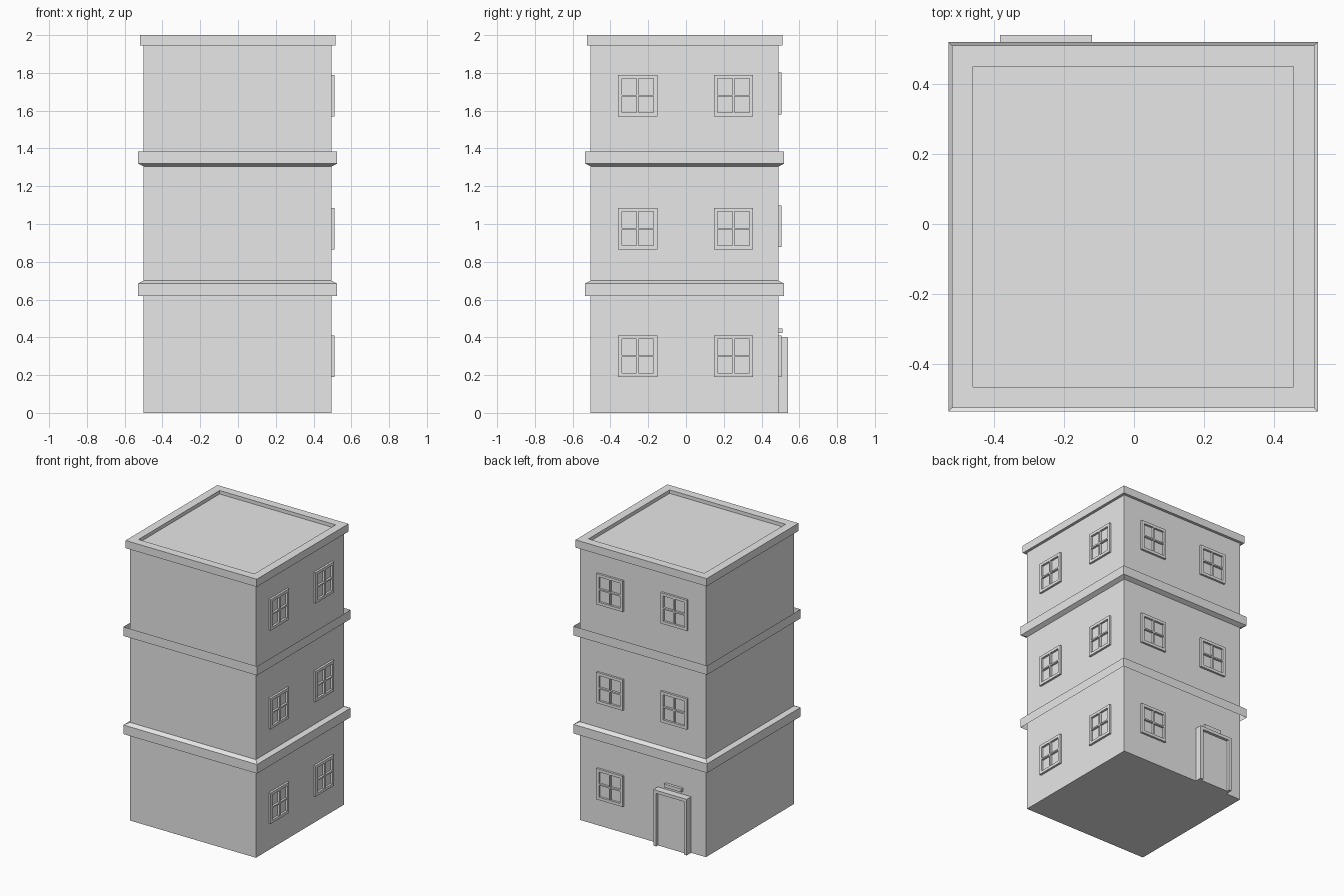
import bpy
import bmesh
from math import pi
from mathutils import Matrix, Vector

cube = bpy.data.objects.get("Cube")
if cube:
    bpy.data.objects.remove(cube, do_unlink=True)

# One plain colour for the whole building
grey = bpy.data.materials.new("plain_grey")
grey.use_nodes = True
COLOUR = (0.8, 0.8, 0.8, 1)
grey.diffuse_color = COLOUR
grey.node_tree.nodes["Principled BSDF"].inputs["Base Color"].default_value = COLOUR

CX, CY = -0.0025, -0.0075   # centre of the tower
HALF = 0.4975               # half width of the walls


def finish(name, bm, location=(0, 0, 0), turn=0):
    mesh = bpy.data.meshes.new(name)
    bm.to_mesh(mesh)
    bm.free()
    mesh.materials.append(grey)
    obj = bpy.data.objects.new(name, mesh)
    obj.location = location
    obj.rotation_euler.z = turn
    bpy.context.collection.objects.link(obj)
    return obj


def square_lathe(name, profile, capped=False):
    """Sweep (half width, height) points around a square plan."""
    bm = bmesh.new()
    corners = [(-1, -1), (1, -1), (1, 1), (-1, 1)]
    rings = [[bm.verts.new((sx * h, sy * h, z)) for sx, sy in corners]
             for h, z in profile]
    for low, high in zip(rings, rings[1:]):
        for i in range(4):
            j = (i + 1) % 4
            bm.faces.new((low[i], low[j], high[j], high[i]))
    if capped:
        bm.faces.new(rings[0][::-1])
        bm.faces.new(rings[-1])
    return finish(name, bm, (CX, CY, 0))


def add_box(bm, x, y, z):
    """Add a box given its (min, max) range on each axis."""
    spans = (x, y, z)
    centre = Vector([(a + b) / 2 for a, b in spans])
    size = [b - a for a, b in spans]
    bmesh.ops.create_cube(bm, size=1, matrix=Matrix.Translation(centre)
                          @ Matrix.Diagonal((*size, 1)))


def add_frame(bm, half, bottom, top, depth, bar, sill=True):
    """Add the stiles and rails of a frame that stands out along +y."""
    y = (0, depth)
    for a, b in ((-half, bar - half), (half - bar, half)):
        add_box(bm, (a, b), y, (bottom, top))
    inner = (bar - half, half - bar)
    add_box(bm, inner, y, (top - bar, top))
    if sill:
        add_box(bm, inner, y, (bottom, bottom + bar))


def window(name, location, turn=0):
    bm = bmesh.new()
    w, h, depth, bar, mid = 0.104, 0.11, 0.015, 0.02, 0.005
    add_frame(bm, w, -h, h, depth, bar)
    add_box(bm, (-mid, mid), (0, depth), (bar - h, h - bar))
    for a, b in ((bar - w, -mid), (mid, w - bar)):
        add_box(bm, (a, b), (0, depth), (-mid, mid))
    finish(name, bm, location, turn)


# Walls, roof cornice and sunken roof
square_lathe("tower_walls", [(HALF, 0), (HALF, 1.945), (0.5175, 1.945),
                             (0.5175, 2), (0.4575, 2), (0.4575, 1.975)], True)

# Ledges between floors, one sloping on top and one sloping underneath
LEDGE = 0.5275
square_lathe("lower_ledge", [(LEDGE, 0.62), (LEDGE, 0.685), (HALF, 0.70)])
square_lathe("upper_ledge", [(HALF, 1.305), (LEDGE, 1.32), (LEDGE, 1.385)])

# Windows on the side and back walls; the door takes one place at the back
for floor, z in enumerate((0.30, 0.975, 1.679)):
    for label, across in (("a", -0.256), ("b", 0.251)):
        window(f"side_window_{floor}{label}", (CX + HALF, across, z), -pi / 2)
        if floor or across > 0:
            window(f"back_window_{floor}{label}",
                   (across, CY + HALF, z + 0.012 * (floor > 0)))

# Door with raised frame and a sunken panel
bm = bmesh.new()
add_frame(bm, 0.1315, 0, 0.40, 0.05, 0.022, sill=False)
add_box(bm, (-0.1095, 0.1095), (0, 0.03), (0, 0.378))
finish("back_door", bm, (-0.2515, CY + HALF, 0))

# Small block above the door
bm = bmesh.new()
add_box(bm, (-0.068, 0.068), (0, 0.02), (0.422, 0.446))
finish("door_lintel", bm, (-0.2515, CY + HALF, 0))
